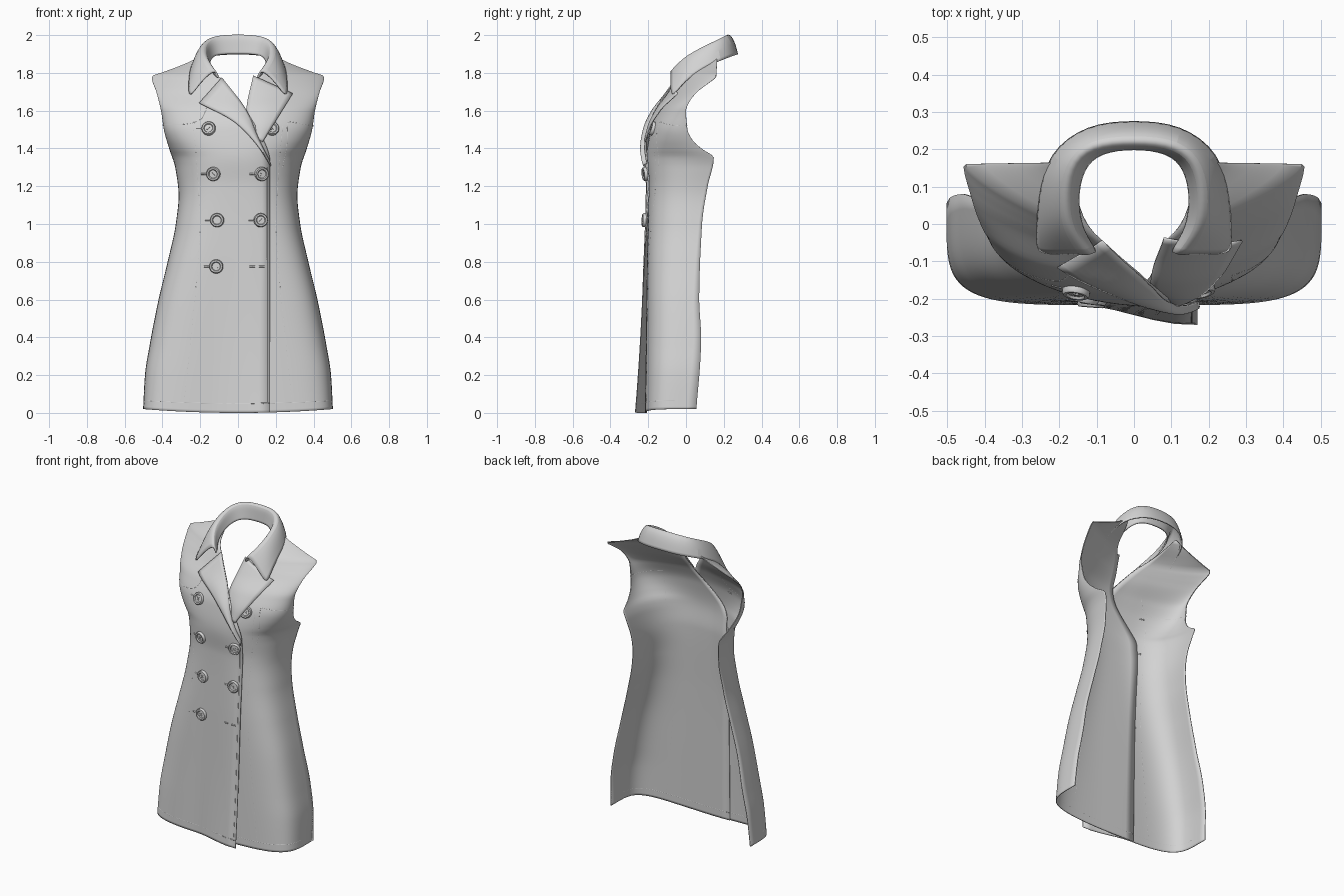
import bpy, bmesh, math
from mathutils import Vector

cube = bpy.data.objects.get("Cube")
if cube:
    bpy.data.objects.remove(cube, do_unlink=True)

cloth = bpy.data.materials.new("light grey cloth")
cloth.use_nodes = True
cloth.diffuse_color = (0.65, 0.65, 0.65, 1)
cloth.node_tree.nodes["Principled BSDF"].inputs["Base Color"].default_value = (0.65, 0.65, 0.65, 1)


def curve(pts, t):
    """Smooth monotone interpolation through (t, value) pairs."""
    t = min(max(t, pts[0][0]), pts[-1][0])
    k = 0
    while k < len(pts) - 2 and t > pts[k + 1][0]:
        k += 1
    slope = [(b[1] - a[1]) / (b[0] - a[0]) for a, b in zip(pts, pts[1:])]

    def tangent(i):
        if i == 0 or i == len(pts) - 1:
            return slope[min(i, len(slope) - 1)]
        a, b = slope[i - 1], slope[i]
        return 2 * a * b / (a + b) if a * b > 0 else 0

    h = pts[k + 1][0] - pts[k][0]
    u = (t - pts[k][0]) / h
    return ((2 * u**3 - 3 * u**2 + 1) * pts[k][1] + (3 * u**2 - 2 * u**3) * pts[k + 1][1]
            + h * ((u**3 - 2 * u**2 + u) * tangent(k) + (u**3 - u**2) * tangent(k + 1)))


# Body profiles by height: half width, front depth, side edge depth, roundness
WIDTH = [(0, .5), (.2, .49), (.36, .465), (.6, .418), (.8, .37), (1, .327), (1.15, .312), (1.3, .33),
         (1.4, .362), (1.5, .39), (1.6, .405), (1.7, .43), (1.78, .455), (1.8, .4), (1.85, .27), (1.89, .19)]
FRONT = [(0, -.215), (.4, -.21), (.8, -.205), (1.2, -.197), (1.35, -.208), (1.5, -.188), (1.6, -.15),
         (1.67, -.11), (1.73, -.08), (1.8, -.04), (1.87, .08), (1.89, .12)]
EDGE = [(0, .055), (.4, .08), (.6, .07), (1, .085), (1.2, .115), (1.35, .147), (1.4, .08), (1.45, .03),
        (1.5, .008), (1.6, 0), (1.65, .02), (1.7, .06), (1.75, .125), (1.78, .16), (1.89, .165)]
ROUND = [(0, 5), (.6, 4), (1.1, 3), (1.5, 2.3), (1.6, 1.8), (1.7, 1.3), (1.89, 1.3)]
# Inner edges of the two overlapping front panels
INNER = {-1: [(0, -.17), (1.32, -.17), (1.6, -.045), (1.75, .07), (1.82, .14), (1.89, .18)],
         1: [(0, -.17), (1.32, -.17), (1.6, .04), (1.75, .08), (1.82, .14), (1.89, .18)]}


def surf(x, z, side, off=0.0):
    """Point on the dress at x and z; side -1 is the outer panel."""
    w, f, e, n = (curve(p, z) for p in (WIDTH, FRONT, EDGE, ROUND))
    r = min(abs(x) / w, 1)
    y = e - (e - f) * (1 - r**n) ** (1 / n)
    s = min(max((.15 - x * side) / .3, 0), 1)
    s = s * s * (3 - 2 * s)
    lift = .018 + .035 * max(0, 1 - z) ** 2 if side < 0 else -.006
    return Vector((x, y - lift * s - off, z + .08 * x * x * max(0, 1 - 5 * z)))


def add_object(name, bm, thick=0.0, subdiv=0):
    bmesh.ops.recalc_face_normals(bm, faces=bm.faces)
    me = bpy.data.meshes.new(name)
    bm.to_mesh(me)
    bm.free()
    ob = bpy.data.objects.new(name, me)
    bpy.context.collection.objects.link(ob)
    me.materials.append(cloth)
    if subdiv:
        mod = ob.modifiers.new("smooth", 'SUBSURF')
        mod.levels = mod.render_levels = subdiv
    if thick:
        mod = ob.modifiers.new("cloth", 'SOLIDIFY')
        mod.thickness, mod.offset = thick, 0
    bpy.ops.object.select_all(action='DESELECT')
    bpy.context.view_layer.objects.active = ob
    ob.select_set(True)
    bpy.ops.object.shade_smooth_by_angle(angle=math.radians(40))
    return ob


def sheet(name, rows, thick=.005, subdiv=0):
    """Cloth sheet from rows of points."""
    bm = bmesh.new()
    grid = [[bm.verts.new(p) for p in row] for row in rows]
    for a, b in zip(grid, grid[1:]):
        for i in range(len(a) - 1):
            bm.faces.new((a[i], a[i + 1], b[i + 1], b[i]))
    return add_object(name, bm, thick, subdiv)


def line_points(pts, count):
    """Evenly sampled smooth line through (x, z) points."""
    xs = [(i, p[0]) for i, p in enumerate(pts)]
    zs = [(i, p[1]) for i, p in enumerate(pts)]
    return [(curve(xs, k * (len(pts) - 1) / count), curve(zs, k * (len(pts) - 1) / count))
            for k in range(count + 1)]


def seam(name, pts, side, dashed=False, count=60, radius=.0032):
    """Raised stitching that follows the cloth."""
    data = bpy.data.curves.new(name, 'CURVE')
    data.dimensions, data.bevel_depth, data.bevel_resolution = '3D', radius, 1
    path = [surf(x, z, side) for x, z in line_points(pts, count)]
    runs = [path[i:i + 2] for i in range(0, count, 2)] if dashed else [path]
    for run in runs:
        sp = data.splines.new('POLY')
        sp.points.add(len(run) - 1)
        for p, co in zip(sp.points, run):
            p.co = (*co, 1)
    data.materials.append(cloth)
    bpy.context.collection.objects.link(bpy.data.objects.new(name, data))


# Front panels with seams, hem stitching and shoulder yoke lines
for side, label in ((-1, "right"), (1, "left")):
    rows = []
    for k in range(127):
        z = 1.89 * k / 126
        x0, w = curve(INNER[side], z), curve(WIDTH, z)
        rows.append([surf(side * (x0 + (w - x0) * (1 - (1 - c / 32) ** 3)), z, side) for c in range(33)])
    sheet(label + "_front_panel", rows)
    seam(label + "_princess_seam", [(side * x, z) for x, z in
         ((.235, 1.52), (.215, 1.3), (.2, 1), (.21, .8), (.25, .4), (.285, .06))], side, True, 110, .003)
    seam(label + "_hem_stitch", [(side * x, .05) for x in (-.168, 0, .2, .4, .46, .488, .496)], side)
    yoke = ((.398, 1.525), (.3, 1.525), (.2, 1.55), (.16, 1.62)) if side < 0 else \
           ((.398, 1.52), (.33, 1.53), (.265, 1.54), (.258, 1.42), (.235, 1.3))
    seam(label + "_yoke_seam", [(side * x, z) for x, z in yoke], side)
    seam(label + "_placket_stitch", [(side * -.155, .05), (side * -.155, .7), (side * -.155, 1.3)],
         side, radius=.0028)


# Turned-back lapels
def lapel(name, roll, outer, side):
    rows = []
    for (ax, az), (bx, bz) in zip(line_points(roll, 20), line_points(outer, 20)):
        rows.append([surf(ax + (bx - ax) * t, az + (bz - az) * t, side, .005 + .02 * math.sin(2.2 * t))
                     for t in (i / 8 for i in range(9))])
    sheet(name, rows, .006)


lapel("right_lapel", [(-.085, 1.775), (.045, 1.6), (.1, 1.47), (.172, 1.32)],
      [(-.205, 1.64), (-.02, 1.54), (.115, 1.4), (.175, 1.305)], -1)
lapel("left_lapel", [(.08, 1.785), (.045, 1.6), (.09, 1.46)],
      [(.29, 1.69), (.215, 1.57), (.13, 1.435)], 1)

# Folded collar: stand base, fold and outer edge at each station
HALF = [((0, .205, 1.9), (0, .213, 2.0), (0, .275, 1.9)),
        ((.09, .195, 1.9), (.115, .205, 1.995), (.125, .265, 1.895)),
        ((.14, .15, 1.885), (.165, .15, 1.965), (.228, .19, 1.87)),
        ((.155, .06, 1.85), (.175, .06, 1.92), (.255, .07, 1.815)),
        ((.14, -.02, 1.81), (.165, -.015, 1.875), (.258, -.025, 1.74)),
        ((.1, -.075, 1.765), (.115, -.08, 1.805), (.262, -.078, 1.66))]


def station(s, sign):
    base, fold, outer = (Vector((p[0] * sign, p[1], p[2])) for p in s)
    out = Vector((outer.x - base.x, outer.y - base.y, 0)).normalized()
    top = fold + out * .022 + Vector((0, 0, .004))
    mid = (fold + outer) / 2 + out * .016 + Vector((0, 0, .012))
    return [base, (base + fold) / 2, fold, top, mid, outer]


sheet("collar", [station(s, -1) for s in HALF[:0:-1]] + [station(s, 1) for s in HALF], .008, 2)


# Round buttons with a raised rim and crossed thread
def button(name, x, z, side):
    bm = bmesh.new()
    profile = [(.0, .008), (.021, .008), (.025, .014), (.033, .014), (.037, .008), (.037, -.004)]
    verts = [bm.verts.new((r, 0, h)) for r, h in profile]
    edges = [bm.edges.new(p) for p in zip(verts, verts[1:])]
    bmesh.ops.spin(bm, geom=verts + edges, cent=(0, 0, 0), axis=(0, 0, 1), angle=math.tau, steps=28)
    bmesh.ops.remove_doubles(bm, verts=bm.verts, dist=.0002)
    for turn in (1, -1):
        bar = bmesh.ops.create_cube(bm, size=1)["verts"]
        bmesh.ops.scale(bm, verts=bar, vec=(.022, .004, .006))
        d = .7071 * turn
        for v in bar:
            v.co = Vector((v.co.x * .7071 - v.co.y * d, v.co.x * d + v.co.y * .7071, v.co.z + .009))
    ob = add_object(name, bm)
    p = surf(x, z, side)
    du, dv = surf(x + .03, z, side) - p, surf(x, z + .03, side) - p
    ob.rotation_mode = 'QUATERNION'
    ob.rotation_quaternion = du.cross(dv).normalized().to_track_quat('Z', 'Y')
    ob.location = p + Vector((0, -.004, 0))


for i, (x, z, side) in enumerate(((-.155, 1.505, -1), (.18, 1.505, 1), (-.13, 1.265, -1), (.125, 1.265, -1),
                                  (-.11, 1.02, -1), (.12, 1.02, -1), (-.115, .775, -1))):
    button("button_%d" % (i + 1), x, z, side)
    if side < 0:
        seam("buttonhole_%d" % (i + 1), [(x - .065, z), (x - .05, z), (x - .03, z)], -1, count=6, radius=.005)
for x in (.06, .11):
    seam("spare_buttonhole", [(x, .775), (x + .015, .775), (x + .03, .775)], -1, count=6, radius=.005)
